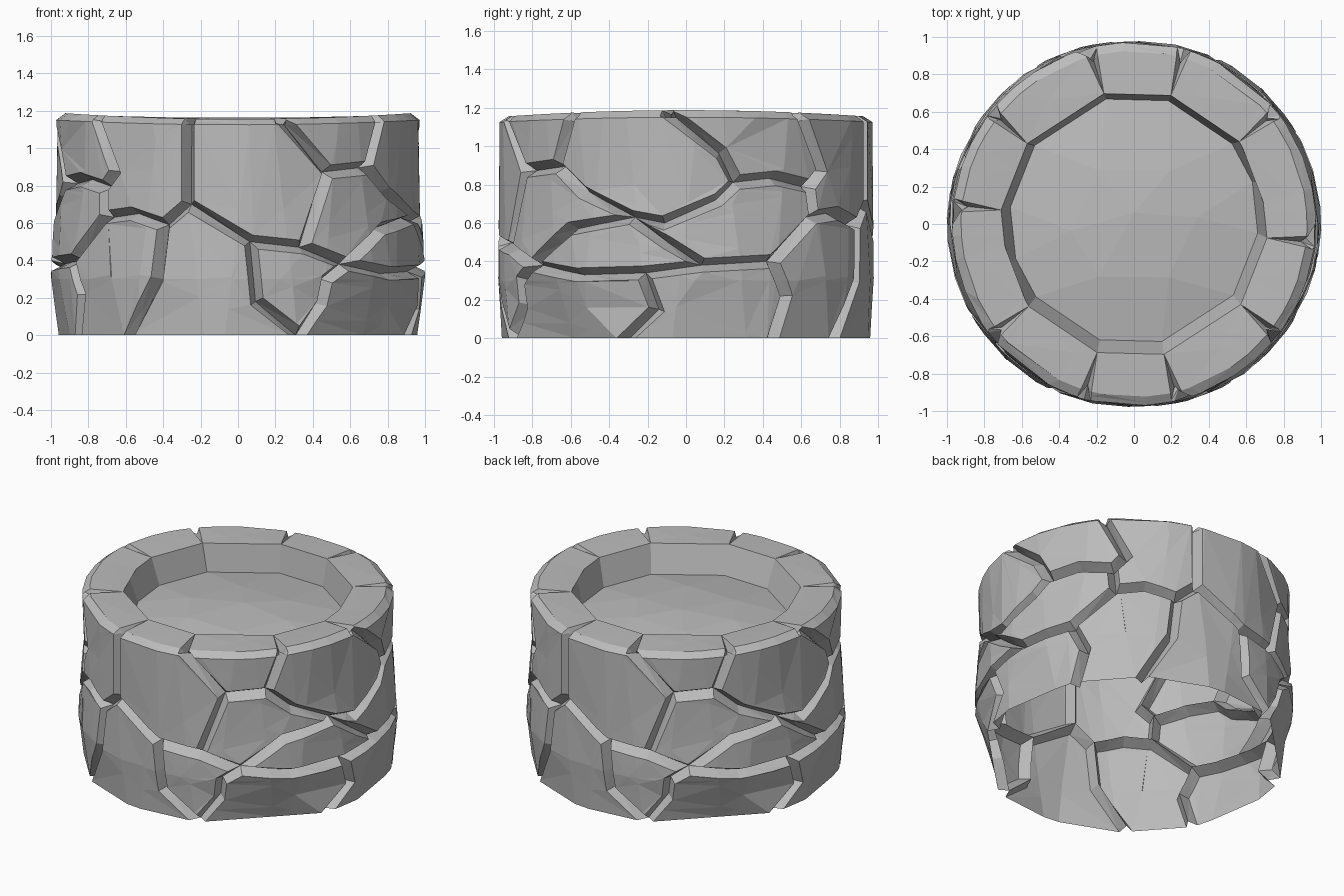
import bpy, bmesh, math
from mathutils import Vector

if "Cube" in bpy.data.objects:
    bpy.data.objects.remove(bpy.data.objects["Cube"])

stone = bpy.data.materials.new("stone_grey")
stone.use_nodes = True
GREY = (0.5, 0.5, 0.5, 1)
stone.diffuse_color = GREY
stone.node_tree.nodes["Principled BSDF"].inputs["Base Color"].default_value = GREY

RIM = 1.375          # unrolled height of the inner rim
WIDTH, DEPTH = 0.036, 0.075


def all_round(angles):
    """Corner angles of half a turn, repeated for the other half."""
    return [math.radians(a + h) for h in (0, 180) for a in angles]


INNER = all_round([13, 53, 84, 108, 128, 164])
BASE = all_round([20, 70, 92, 118, 145, 172])

# Joint points between stones: angle around the wall in degrees, height
JOINTS = {
    "Ta": (13, RIM), "Tb": (53, RIM), "Tc": (84, RIM), "Td": (128, RIM), "Te": (164, RIM),
    "Ua": (14, 1.15), "Ub": (52, 1.15), "Uc": (84, 1.15), "Ud": (128, 1.15), "Ue": (164, 1.15),
    "A": (30, .87), "B": (46, .89), "C": (83, .6), "D": (106, .81), "E": (132, .79),
    "F": (133, .63), "G": (117, .4), "H": (95, .38), "I": (21, .47), "J": (164, .7),
    "K": (156, .59), "L": (4, .5), "P": (73, .63), "Q": (77, .34), "S": (36, .38),
    "b": (56, .76), "c": (100, .72), "d": (101, .95), "e": (119, .83), "f": (137, .87),
    "g": (144, .65), "h": (52, .57), "i": (84, .5), "j": (55, .33), "k": (81, .15),
    "l": (122, .22), "m": (154, .3), "n": (6, .18), "o": (28, .17), "p": (29, .3),
    "w": (20, 0), "x": (71, 0), "y": (118, 0), "z": (143, 0),
}
# Stones as loops of joints; + means half a turn further round
STONES = [
    "Ta Ua A B Ub Tb",
    "Tb Ub B b P C c D d Uc Tc",
    "Tc Uc d D e E f Ud Td",
    "Td Ud f E F g K J Ue Te",
    "Te Ue J L+ I+ A+ Ua+ Ta+",
    "A I S h P b B",
    "S j Q H i P h",
    "H G F E e D c C P i",
    "Q k x y l G H",
    "G l y z m K g F",
    "K m z w+ n+ L+ J",
    "L n w o p S I",
    "S p o w x k Q j",
]


def polygon_radius(a, corners, radius):
    """Distance to the side of an uneven polygon at an angle."""
    a = (a - corners[0]) % math.tau + corners[0]
    for p, q in zip(corners, corners[1:] + [corners[0] + math.tau]):
        if p - 1e-6 <= a <= q + 1e-6:
            return radius * math.cos((q - p) / 2) / math.cos(a - (p + q) / 2)
    return radius


def wrap(co):
    """Roll the flat layout (angle, height, relief) round the wall and over the rim."""
    a, v, relief = co
    side = math.sin(a) ** 2
    profile = [(0, polygon_radius(a, BASE, .975), 0), (.33, .974 + .028 * side ** .25, .33),
               (.6, .975 + .01 * side, .6), (.8, .972 - .012 * side, .8),
               (1.12, .972, 1.125 + .025 * side), (1.18, .925, 1.155 + .032 * side),
               (RIM, polygon_radius(a, INNER, .715), 1.165)]
    for (v0, r0, z0), (v1, r1, z1) in zip(profile, profile[1:]):
        if v <= v1 + 1e-6:
            break
    t = (v - v0) / (v1 - v0)
    r, z = r0 + (r1 - r0) * t, z0 + (z1 - z0) * t
    fold = min(max((v - 1.12) / 0.06, 0), 1)
    r += relief * (1 - 0.6 * fold)
    z += relief * fold
    return Vector((r * math.sin(a), -r * math.cos(a), z))


def is_border(p, q):
    return p.y == q.y and p.y in (0, RIM)


def inset(loop, i):
    """Corner of a stone's raised face, moved in from its joint."""
    p, q, s = loop[i - 1], loop[i], loop[(i + 1) % len(loop)]
    if q.y == RIM:
        return q.copy()
    d0, d1 = (q - p).normalized(), (s - q).normalized()
    w0 = 0 if is_border(p, q) else WIDTH
    w1 = 0 if is_border(q, s) else WIDTH
    n0, n1 = Vector((-d0.y, d0.x)), Vector((-d1.y, d1.x))
    det = n0.x * n1.y - n0.y * n1.x
    if abs(det) < 0.05:
        return q + n0 * w0
    move = Vector(((w0 * n1.y - w1 * n0.y) / det, (n0.x * w1 - n1.x * w0) / det))
    if move.length > 0.09:
        move *= 0.09 / move.length
    return q + move


def finish(bm, name):
    me = bpy.data.meshes.new(name)
    bm.to_mesh(me)
    bm.free()
    me.materials.append(stone)
    bpy.context.scene.collection.objects.link(bpy.data.objects.new(name, me))


# Stone wall: raised stones with sloped joints, laid flat first
bm = bmesh.new()
pool = {}


def vert(p, relief):
    key = (round(p.x, 4), round(p.y, 4), relief)
    if key not in pool:
        pool[key] = bm.verts.new((p.x, p.y, relief))
    return pool[key]


def face(verts):
    verts = list(dict.fromkeys(verts))
    if len(verts) > 2:
        bm.faces.new(verts)


for turn in (0, 180):
    for names in STONES:
        loop = []
        for name in names.split():
            a, v = JOINTS[name.rstrip("+")]
            loop.append(Vector((math.radians(a + turn + 180 * name.endswith("+")), v)))
        low = [vert(p, 0 if p.y == RIM else -DEPTH) for p in loop]
        high = [vert(inset(loop, i), 0) for i in range(len(loop))]
        face(high)
        for i in range(len(loop)):
            if not is_border(loop[i - 1], loop[i]):
                face([low[i - 1], low[i], high[i], high[i - 1]])


def split_faces():
    bm.normal_update()
    bmesh.ops.triangulate(bm, faces=bm.faces[:], ngon_method='EAR_CLIP')


def cut(co, no):
    bmesh.ops.bisect_plane(bm, geom=bm.verts[:] + bm.edges[:] + bm.faces[:],
                           dist=1e-5, plane_co=co, plane_no=no)


# Facets: slightly leaning cuts round the wall, level cuts at the belly and rim fold
split_faces()
for k in range(-1, 28):
    cut((math.radians(15 * k), 0.6, 0), (1, 0.12 if k % 2 else -0.12, 0))
for v in (0.3, 1.12, 1.18):
    cut((0, v, 0), (0, 1, 0))
for v in bm.verts:
    v.co = wrap(v.co)
bmesh.ops.remove_doubles(bm, verts=bm.verts[:], dist=2e-4)
split_faces()
finish(bm, "stone_wall")

# Basin: sloped inner wall and a low domed floor
bm = bmesh.new()


def ring(angles, r, z, shift=0):
    return [bm.verts.new((r * math.sin(a), shift - r * math.cos(a), z)) for a in angles]


top = ring(INNER, 0.715, 1.165)
low = ring(INNER, 0.665, 0.98, 0.02)
mid = ring([(p + q) / 2 for p, q in zip(INNER[::2], INNER[1::2])], 0.34, 1.03)
peak = bm.verts.new((0, 0.06, 1.05))
n = len(top)
for i in range(n):
    j = (i + 1) % n
    bm.faces.new((top[i], top[j], low[j], low[i]))
for i in range(n // 2):
    j = (i + 1) % (n // 2)
    bm.faces.new((low[2 * i], low[2 * i + 1], mid[i]))
    bm.faces.new((low[2 * i + 1], low[2 * j], mid[j], mid[i]))
    bm.faces.new((mid[i], mid[j], peak))
finish(bm, "basin")
